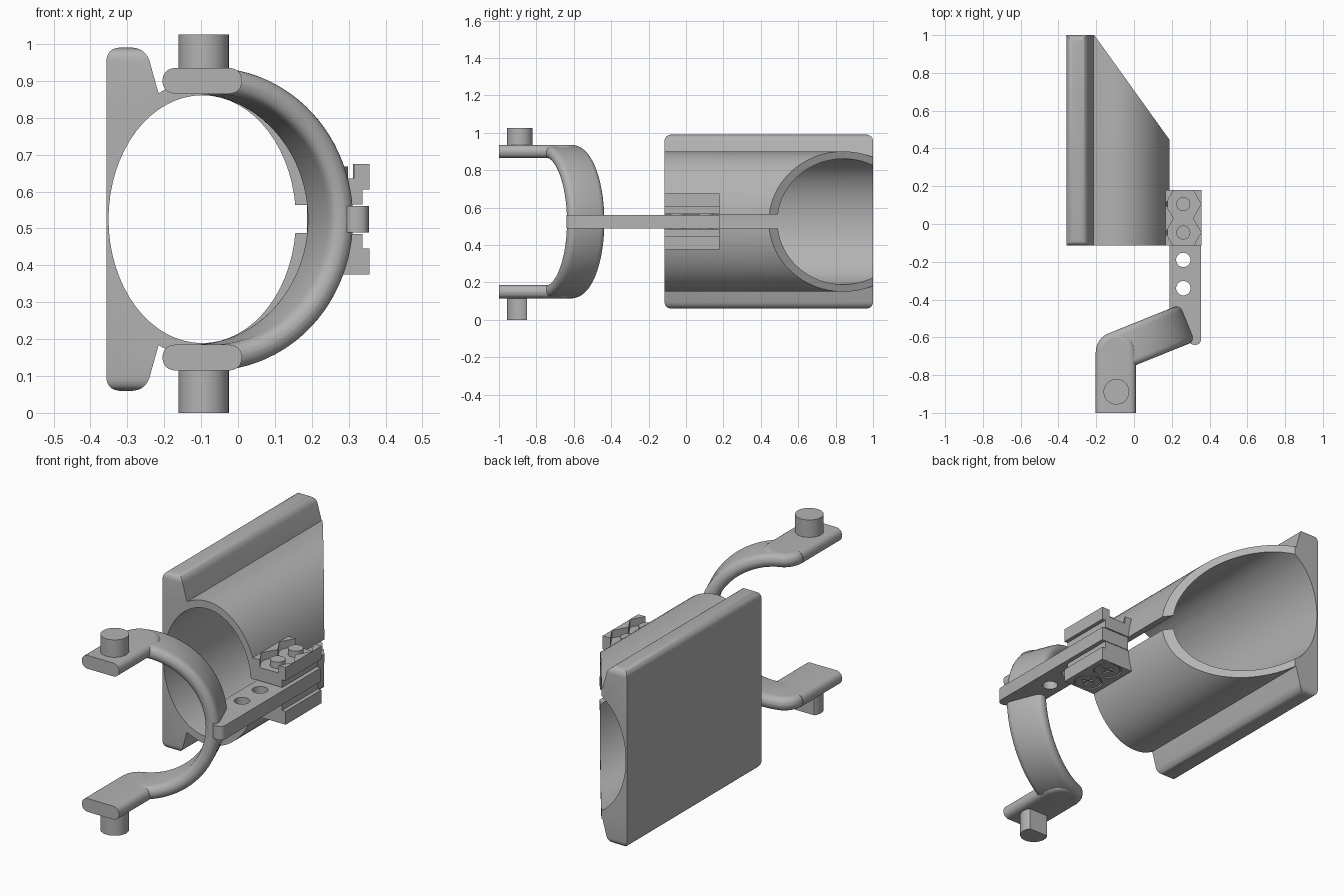
import bpy
import bmesh
from math import sin, cos, pi, radians
from mathutils import Vector

cube = bpy.data.objects.get("Cube")
if cube:
    bpy.data.objects.remove(cube, do_unlink=True)

GREY = (0.45, 0.45, 0.45, 1)
mat = bpy.data.materials.new("plain grey")
mat.use_nodes = True
mat.diffuse_color = GREY
mat.node_tree.nodes["Principled BSDF"].inputs["Base Color"].default_value = GREY

MID = 0.525          # height of the horizontal symmetry plane
AXIS_X = -0.097      # shared axis of tube, yoke and pins


def finish(name, bm):
    bmesh.ops.recalc_face_normals(bm, faces=bm.faces)
    mesh = bpy.data.meshes.new(name)
    bm.to_mesh(mesh)
    bm.free()
    mesh.materials.append(mat)
    obj = bpy.data.objects.new(name, mesh)
    bpy.context.collection.objects.link(obj)
    return obj


def prism(name, pts, axis, lo, hi):
    """Extrude a 2D outline along an axis."""
    place = {"X": lambda a, b, t: (t, a, b),
             "Y": lambda a, b, t: (a, t, b),
             "Z": lambda a, b, t: (a, b, t)}[axis]
    bm = bmesh.new()
    rings = [[bm.verts.new(place(a, b, t)) for a, b in pts] for t in (lo, hi)]
    bm.faces.new(rings[0])
    bm.faces.new(rings[1])
    n = len(pts)
    for i in range(n):
        j = (i + 1) % n
        bm.faces.new((rings[0][i], rings[0][j], rings[1][j], rings[1][i]))
    return finish(name, bm)


def ellipse(cx, cy, rx, ry, n=32, start=0.0):
    return [(cx + rx * cos(start + 2 * pi * i / n),
             cy + ry * sin(start + 2 * pi * i / n)) for i in range(n)]


def rect(x0, x1, y0, y1):
    return [(x0, y0), (x1, y0), (x1, y1), (x0, y1)]


def rounded(corners, steps=6):
    """Round each (x, y, radius) corner of an outline."""
    out = []
    for i, (x, y, r) in enumerate(corners):
        p = Vector((x, y))
        if r == 0:
            out.append((x, y))
            continue
        a = p + (Vector(corners[i - 1][:2]) - p).normalized() * r
        b = p + (Vector(corners[(i + 1) % len(corners)][:2]) - p).normalized() * r
        for k in range(steps + 1):
            t = k / steps
            q = a * (1 - t) ** 2 + p * 2 * t * (1 - t) * 0.85 + b * t * t
            q += (a + b) * 0.15 * t * (1 - t)
            out.append(tuple(q))
    return out


def round_rect(x0, x1, y0, y1, r):
    return rounded([(x, y, r) for x, y in rect(x0, x1, y0, y1)])


def mirrored(pts):
    return [(x, 2 * MID - z) for x, z in pts]


def boolean(obj, other, operation):
    mod = obj.modifiers.new("bool", "BOOLEAN")
    mod.object = other
    mod.operation = operation
    mod.solver = "EXACT"
    bpy.context.view_layer.objects.active = obj
    bpy.ops.object.modifier_apply(modifier=mod.name)
    bpy.data.objects.remove(other, do_unlink=True)


def cut(obj, *args):
    boolean(obj, prism("cutter", *args), "DIFFERENCE")


def smooth(obj, angle=35):
    bpy.ops.object.select_all(action="DESELECT")
    obj.select_set(True)
    bpy.context.view_layer.objects.active = obj
    bpy.ops.object.shade_smooth_by_angle(angle=radians(angle))


# Flat back plate with flared, rounded rims, fused to the split oval tube
FRONT, BACK = -0.115, 1.0
upper = [(-0.215, 0.865, 0), (-0.25, 0.99, 0.035), (-0.357, 0.99, 0.035)]
lower = [(x, 2 * MID - z, r) for x, z, r in reversed(upper)]
body = prism("tube_and_back_plate", rounded(upper + lower), "Y", FRONT, BACK)
boolean(body, prism("rim", round_rect(FRONT, BACK, 0.06, 0.99, 0.035),
                    "X", -0.5, 0.5), "INTERSECT")
shell = prism("shell", ellipse(AXIS_X, MID, 0.287, 0.375, 64), "Y", FRONT, BACK)
cut(shell, rect(-0.6, -0.25, 0, 1.1), "Y", -0.5, 1.5)
boolean(body, shell, "UNION")
cut(body, ellipse(AXIS_X, MID, 0.254, 0.336, 64), "Y", -0.5, 1.5)
cut(body, rect(0, 0.5, MID - 0.038, MID + 0.038), "Y", -0.5, 1.5)
# Slanted opening at the rear
cut(body, [(-0.21, 1.0), (0.185, 0.45), (0.5, 0.011), (0.5, 1.2), (-0.354, 1.2)],
    "Z", -0.2, 1.3)
smooth(body)

# Clamp jaws above and below the bar
SCREW_X, SCREW_YS = 0.261, (0.105, -0.045)
jaw = [(0.165, 0.565), (0.337, 0.565), (0.337, 0.605),
       (0.357, 0.605), (0.357, 0.675), (0.155, 0.675)]
upper_jaw = prism("upper_jaw", jaw, "Y", FRONT, 0.18)
lower_jaw = prism("lower_jaw", mirrored(jaw), "Y", FRONT, 0.18)
for y in SCREW_YS:
    # Hexagonal nut pockets on top, countersinks underneath
    cut(upper_jaw, ellipse(SCREW_X, y, 0.094, 0.094, 6), "Z", 0.635, 0.8)
    cut(lower_jaw, ellipse(SCREW_X, y, 0.07, 0.07), "Z", 0.3, 0.385)

for label, y in zip(("rear", "front"), SCREW_YS):
    shaft = prism(label + "_screw_shaft", ellipse(SCREW_X, y, 0.037, 0.037),
                  "Z", 0.39, 0.668)
    smooth(shaft)
    head = prism(label + "_screw_head", ellipse(SCREW_X, y, 0.064, 0.064),
                 "Z", 0.377, 0.4)
    for w, h in ((0.036, 0.007), (0.007, 0.036)):
        cut(head, rect(SCREW_X - w, SCREW_X + w, y - h, y + h), "Z", 0.3, 0.39)
    smooth(head)

# Flat bar joining clamp and yoke, with two spare holes
outline = [(0.187, 0.178, 0), (0.355, 0.178, 0), (0.355, -0.64, 0.03),
           (0.3, -0.64, 0.02), (0.187, -0.46, 0)]
bar = prism("bar", rounded(outline), "Z", MID - 0.036, MID + 0.036)
for y in (-0.19, -0.34):
    cut(bar, ellipse(SCREW_X, y, 0.038, 0.038), "Z", 0, 1)
smooth(bar)

# Half-ring yoke standing in a vertical plane turned from the x axis
TURN, RADIUS, WIDE, THICK = radians(22), 0.375, 0.105, 0.035
out_dir = Vector((cos(TURN), sin(TURN), 0))
side_dir = Vector((-sin(TURN), cos(TURN), 0))
centre = Vector((AXIS_X, -0.677, MID))
section = round_rect(-THICK, THICK, -WIDE, WIDE, 0.034)
bm = bmesh.new()
rings = []
STEPS = 48
for i in range(STEPS + 1):
    a = pi / 2 - pi * i / STEPS
    radial = out_dir * cos(a) + Vector((0, 0, sin(a)))
    rings.append([bm.verts.new(centre + radial * (RADIUS + u) + side_dir * w)
                  for u, w in section])
bm.faces.new(rings[0])
bm.faces.new(rings[-1])
n = len(section)
for r0, r1 in zip(rings, rings[1:]):
    for i in range(n):
        j = (i + 1) % n
        bm.faces.new((r0[i], r0[j], r1[j], r1[i]))
yoke = finish("yoke", bm)
smooth(yoke)

# Lugs and rounded elbows at both ends of the yoke
for label, z in (("upper", MID + RADIUS), ("lower", MID - RADIUS)):
    lug = prism(label + "_lug",
                round_rect(AXIS_X - WIDE - 0.003, AXIS_X + WIDE + 0.003,
                           z - THICK, z + THICK, 0.034),
                "Y", -1.0, centre.y)
    smooth(lug)
    elbow = prism(label + "_elbow", ellipse(AXIS_X, centre.y, WIDE, WIDE, 48),
                  "Z", z - THICK, z + THICK)
    bevel = elbow.modifiers.new("round", "BEVEL")
    bevel.width = 0.032
    bevel.segments = 5
    bevel.limit_method = "ANGLE"
    bevel.angle_limit = radians(40)
    smooth(elbow)

# Pivot pins: round above, with a flat at the back below
pin = ellipse(AXIS_X + 0.004, -0.888, 0.068, 0.068, 40)
smooth(prism("upper_pin", pin, "Z", 0.91, 1.026))
smooth(prism("lower_pin", [(x, min(y, -0.85)) for x, y in pin], "Z", 0.0, 0.14))
